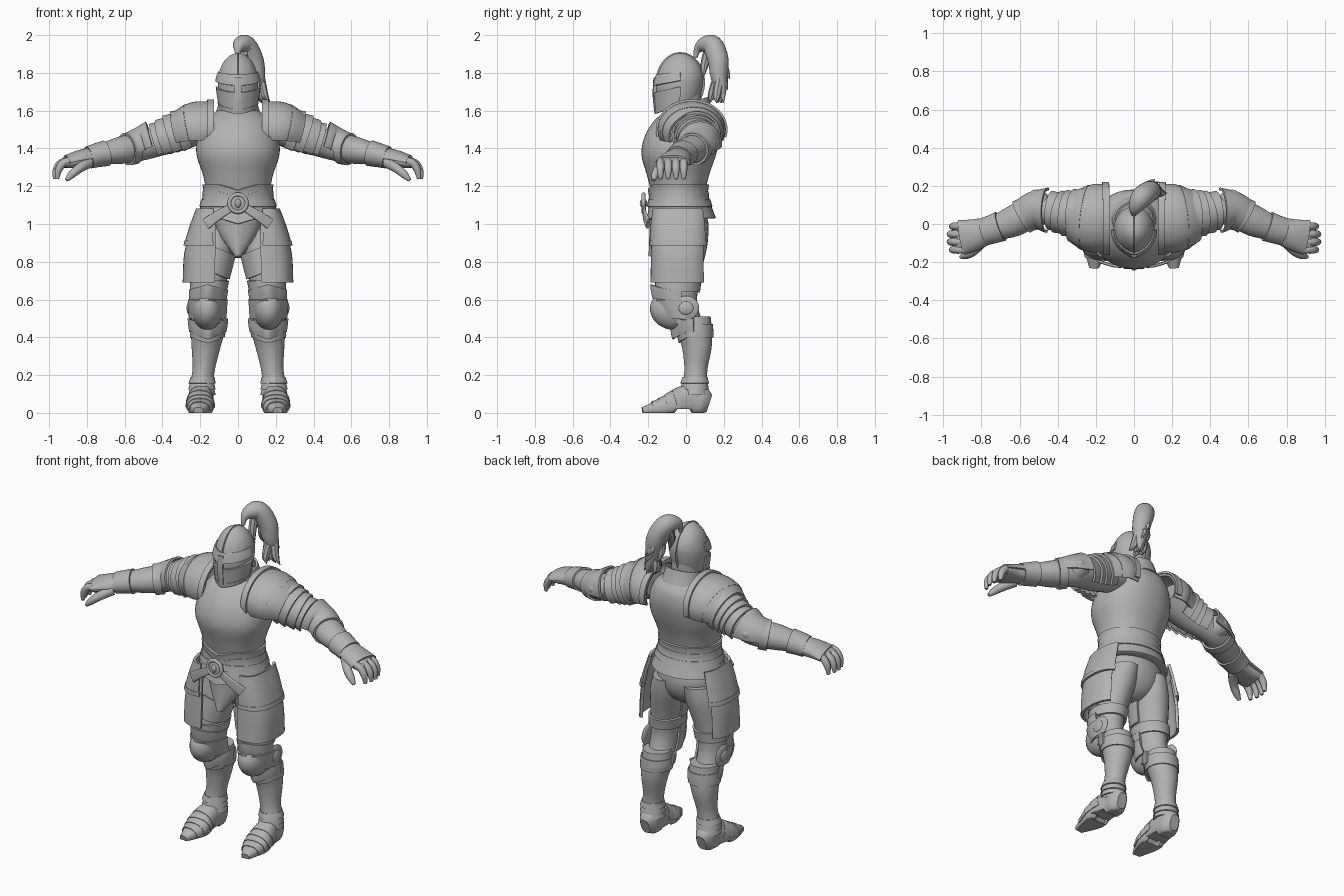
import bpy, bmesh, random
from math import sin, cos, radians, exp, copysign
from mathutils import Vector, Matrix, Euler

random.seed(4)
old = bpy.data.objects.get("Cube")
if old:
    bpy.data.objects.remove(old, do_unlink=True)

steel = bpy.data.materials.new("grey_steel")
steel.use_nodes = True
grey = (0.45, 0.45, 0.45, 1)
steel.diffuse_color = grey
steel.node_tree.nodes["Principled BSDF"].inputs["Base Color"].default_value = grey
parts = []


def finish(name, bm, thick=0, mirror=False):
    """Turn a bmesh into an object with optional thickness and mirrored twin."""
    bmesh.ops.recalc_face_normals(bm, faces=bm.faces[:])
    mesh = bpy.data.meshes.new(name)
    bm.to_mesh(mesh)
    bm.free()
    obj = bpy.data.objects.new(name, mesh)
    bpy.context.collection.objects.link(obj)
    mesh.materials.append(steel)
    if thick:
        solid = obj.modifiers.new("thickness", "SOLIDIFY")
        solid.thickness, solid.offset = thick, 0
    if mirror:
        obj.modifiers.new("mirror", "MIRROR")
    parts.append(obj)


def spline(stations, steps):
    """Smooth the stations with a Catmull-Rom curve; a single radius makes a round section."""
    rows = [list(row) if len(row) == 5 else [*row, row[-1]] for row in stations]
    rows = [rows[0], *rows, rows[-1]]
    out = []
    for before, start, end, after in zip(rows, rows[1:], rows[2:], rows[3:]):
        for step in range(steps):
            t = step / steps
            out.append([b + t / 2 * (c - a + t * (2*a - 5*b + 4*c - d + t * (3*(b - c) + d - a)))
                        for a, b, c, d in zip(before, start, end, after)])
    return out + [rows[-1]]


def loft(name, stations, upright=True, arc=None, sides=32, steps=5, thick=0, mirror=False,
         keel=0, power=2, warp=None):
    """Skin cross-sections (x, y, z, half width, half depth); an arc makes an open plate."""
    rows = spline(stations, steps)
    bm = bmesh.new()
    rings = []
    first, last = arc or (0, 360)
    count = sides + 1 if arc else sides
    for i, (x, y, z, width, depth) in enumerate(rows):
        u, v = Vector((1, 0, 0)), Vector((0, 1, 0))
        if not upright:
            ahead, behind = rows[min(i + 1, len(rows) - 1)], rows[max(i - 1, 0)]
            along = (Vector(ahead[:3]) - Vector(behind[:3])).normalized()
            u = Vector((0, 0, 1)).cross(along).normalized()
            v = along.cross(u)
        ring = []
        for j in range(count):
            angle = first + (last - first) * j / sides
            c, s = cos(radians(angle)), sin(radians(angle))
            c, s = copysign(abs(c) ** (2 / power), c), copysign(abs(s) ** (2 / power), s)
            from_front = (angle + 270) % 360 - 180
            s *= 1 + keel * exp(-(from_front / 22) ** 2)
            point = Vector((x, y, z)) + u * c * max(width, .002) + v * s * max(depth, .002)
            ring.append(bm.verts.new(warp(point) if warp else point))
        rings.append(ring)
    for low, high in zip(rings, rings[1:]):
        for j in range(sides):
            k = (j + 1) % count
            bm.faces.new((low[j], low[k], high[k], high[j]))
    if not arc and not thick:
        bm.faces.new(rings[0])
        bm.faces.new(rings[-1])
    finish(name, bm, thick, mirror)


def plate(name, base, start, end, gap=.01, flare=0, thick=.012, **options):
    """Armour band that follows a stretch of a base profile at a small gap."""
    axis = max(range(3), key=lambda i: abs(base[0][i] - base[-1][i]))
    dense = spline(base, 40)
    rows = []
    for t in (0, .5, 1):
        at = start + (end - start) * t
        x, y, z, width, depth = min(dense, key=lambda row: abs(row[axis] - at))
        grow = gap + flare * t
        rows.append((x, y, z, width + grow, depth + grow))
    loft(name, rows, thick=thick, **options)


def ball(name, place, scale, turn=(0, 0, 0), mirror=False):
    bm = bmesh.new()
    matrix = Matrix.LocRotScale(Vector(place), Euler([radians(a) for a in turn]), Vector(scale))
    bmesh.ops.create_uvsphere(bm, u_segments=24, v_segments=16, radius=1, matrix=matrix)
    finish(name, bm, mirror=mirror)


def body(z, front, back, half):
    """Torso station given by its front and back limits."""
    return (0, (front + back) / 2, z, half, (back - front) / 2)


def peak(middle, height):
    """Warp that draws the front of a plate up or down to a point."""
    def move(point):
        lift = max(0, 1 - abs(point.x - middle) / .1) if point.y < 0 else 0
        return point + Vector((0, 0, height * lift))
    return move


def tilt(point):
    """Warp that lowers the helmet rim at the front."""
    return point + Vector((0, 0, point.y * 1.3 * max(0, 1.91 - point.z)))


def ground(point):
    """Warp that flattens a sole and leaves a heel."""
    arch = .02 if -.06 < point.y < .03 else 0
    return Vector((point.x, point.y, max(point.z, arch)))


# Helmet with visor, brow, nasal bar and crest ridge
crown = (0, -.03, 1.75)
helmet = [body(1.64, -.14, .07, .09), body(1.69, -.145, .085, .1)]
for angle in range(0, 91, 15):
    c, s = cos(radians(angle)), sin(radians(angle))
    helmet.append((0, crown[1], crown[2] + .155 * s, .107 * c, .122 * c))
loft("helmet", helmet, sides=48, keel=.06, warp=tilt)
front_half = dict(arc=(-180, 0), keel=.08, thick=.01, warp=tilt)
plate("visor", helmet, 1.64, 1.735, gap=.007, **front_half)
plate("visor_rim", helmet, 1.64, 1.66, gap=.01, **front_half)
plate("brow", helmet, 1.765, 1.81, gap=.009, flare=-.007, **front_half)
plate("nasal_bar", helmet, 1.64, 1.8, gap=.011, arc=(-98, -82), sides=8, keel=.08, warp=tilt)
ball("crest_ridge", crown, (.01, .131, .16))

# Plume with loose locks
stem = [(0, .05, 1.88, .01), (0, .06, 1.92, .02), (.01, .09, 1.945, .04), (.04, .14, 1.945, .055),
        (.08, .17, 1.87, .055), (.1, .175, 1.78, .045), (.115, .19, 1.71, .025), (.13, .2, 1.64, 0)]
loft("plume", stem, upright=False)
for i in range(20):
    root = Vector(stem[3 + i % 3][:3]) + Vector((random.uniform(-.02, .02), random.uniform(-.02, .02), 0))
    drift = Vector((random.uniform(-.03, .05), random.uniform(-.06, .05), random.uniform(-.18, -.09)))
    middle, tip = root + drift * .6, root + drift + Vector((.02, .01, 0))
    tip.z = max(tip.z, 1.64)
    loft("plume_lock", [(*root, .025), (*middle, .022), (*tip, 0)], sides=8)

# Neck, collar and breastplate
neck = [(0, 0, 1.5, .08), (0, 0, 1.7, .08)]
loft("neck", neck)
plate("collar", neck, 1.55, 1.64, gap=.045, flare=-.03, warp=lambda p: p + Vector((0, p.z * .01, p.y * .3)))
torso = [body(1.03, -.2, .145, .205), body(1.15, -.18, .105, .172), body(1.25, -.2, .12, .183),
         body(1.37, -.23, .16, .22), body(1.47, -.21, .18, .21), body(1.55, -.16, .17, .17),
         body(1.6, -.1, .13, .11)]
loft("breastplate", torso, sides=48, keel=.03, power=2.2)

# Waist lames, skirt, belt and pelvis
dip = peak(0, -.03)
plate("upper_waist_lame", torso, 1.16, 1.21, gap=.007, warp=dip)
plate("lower_waist_lame", torso, 1.11, 1.17, gap=.01, warp=dip)
plate("skirt", torso, 1.03, 1.12, gap=.008, warp=dip)
plate("belt", torso, 1.09, 1.13, gap=.014)
ball("pelvis", (0, -.01, .98), (.18, .13, .16))

# Round buckle, hanging straps and pointed front flap
buckle = (0, -.225, 1.11)
bpy.ops.mesh.primitive_torus_add(location=buckle, rotation=(radians(90), 0, 0),
                                 major_radius=.046, minor_radius=.011)
ring = bpy.context.object
ring.name = "buckle_ring"
ring.data.materials.append(steel)
parts.append(ring)
ball("buckle_disc", buckle, (.045, .01, .045))
ball("buckle_boss", buckle, (.018, .02, .026))
loft("belt_straps", [(.03, -.22, 1.09, .008, .02), (.1, -.22, 1.05, .008, .025), (.17, -.2, 1, .008, .03)],
     upright=False, mirror=True, power=4)
loft("front_flap", [(0, -.1, 1.08, .13, .08), (0, -.1, .96, .1, .08), (0, -.17, .83, .01, .02)],
     arc=(-175, -5), thick=.012, keel=.1)

# Hip tassets
hip = [(.14, -.035, 1.08, .07, .13), (.148, -.035, .97, .1, .14), (.155, -.035, .86, .12, .142),
       (.16, -.035, .69, .125, .145)]
wrap = dict(mirror=True, power=2.5, thick=.016)
plate("upper_tassets", hip, 1.08, .89, gap=.004, flare=.004, arc=(-95, 60), **wrap)
plate("lower_tassets", hip, 1, .69, gap=0, arc=(-102, 55), **wrap)
plate("tasset_rims", hip, .91, .885, gap=.01, arc=(-97, 62), **wrap)

# Thighs, their plates and the knees
thigh = [(.1, 0, .97, .09, .12), (.12, -.01, .87, .1, .12), (.15, -.04, .7, .09, .11),
         (.16, -.04, .58, .08, .1), (.16, 0, .47, .075, .09)]
loft("thighs", thigh, mirror=True)
front = dict(arc=(-190, 10), mirror=True)
plate("cuisses", thigh, .84, .7, warp=peak(.13, .04), **front)
plate("cuisse_rims", thigh, .7, .64, gap=.007, mirror=True)
plate("upper_knee_lames", thigh, .65, .58, gap=.012, warp=peak(.16, .03), keel=.18, **front)
ball("knee_cops", (.163, -.07, .545), (.08, .122, .105), turn=(-14, 0, 0), mirror=True)
plate("knee_bands", thigh, .6, .5, gap=.018, keel=.1, **front)
ball("knee_wings", (.25, 0, .555), (.015, .07, .065), mirror=True)
ball("knee_wing_bosses", (.26, 0, .555), (.012, .04, .035), mirror=True)

# Greaves and ankle bands
shin = [(.16, .05, .51, .08), (.16, .05, .43, .088), (.17, .06, .34, .075), (.18, .055, .24, .06),
        (.19, .05, .16, .06), (.19, .05, .08, .06)]
loft("greaves", shin, mirror=True, keel=.06)
plate("lower_knee_lames", shin, .5, .43, gap=.02, flare=-.015, arc=(-175, -5), mirror=True,
      warp=peak(.16, -.04), keel=.25)
plate("greave_rims", shin, .47, .4, gap=.003, thick=.008, mirror=True, warp=peak(.16, -.03))
for i in range(3):
    z = .19 - .03 * i
    plate("ankle_bands", shin, z, z - .035, gap=0, flare=.008, thick=.008, mirror=True, keel=.12)

# Armoured shoes with overlapping lames
shoe = [(.19, .124, .05, .03, .045), (.19, .09, .06, .055, .075), (.19, .03, .07, .06, .085),
        (.2, -.05, .05, .068, .07), (.2, -.12, .03, .068, .05), (.21, -.23, .01, .025, .02)]
sole = dict(upright=False, mirror=True, warp=ground, power=2.4)
loft("shoes", shoe, **sole)
for i in range(4):
    y = -.01 - .04 * i
    plate("shoe_lames", shoe, y, y - .045, gap=0, flare=.004, thick=.005, arc=(-5, 185), **sole)

# Arms, pauldrons and shoulder lames
limb = dict(upright=False, mirror=True)
arm = [(.18, .05, 1.52, .09), (.34, .055, 1.465, .085), (.43, .07, 1.435, .078), (.52, .07, 1.41, .076),
       (.62, .02, 1.39, .082, .072), (.72, -.02, 1.37, .066, .055), (.8, -.045, 1.35, .055, .042)]
loft("arms", arm, **limb)
pauldron = [(.13, .03, 1.5, .17, .14), (.2, .03, 1.5, .178, .148), (.26, .035, 1.49, .158, .13),
            (.33, .045, 1.47, .125, .105)]
plate("pauldrons", pauldron, .13, .32, gap=0, arc=(-22, 202), **limb)
plate("pauldron_rims", pauldron, .25, .27, gap=.005, arc=(-22, 202), **limb)
plate("neck_guards", pauldron, .13, .165, gap=.014, flare=-.006, arc=(-15, 195), **limb)
for i in range(4):
    x = .27 + .04 * i
    plate("shoulder_lames", arm, x, x + .05, gap=.03 - .006 * i, flare=.008, arc=(-45, 225), **limb)

# Elbows: back cop, flared plate and bands
ball("elbow_cops", (.505, .1, 1.425), (.075, .075, .068), turn=(0, 15, -20), mirror=True)
ball("elbow_points", (.515, .15, 1.43), (.035, .03, .03), mirror=True)
plate("elbow_flares", arm, .455, .57, gap=.036, flare=-.03, arc=(-10, 190), **limb)
plate("elbow_bands", arm, .55, .59, gap=.006, **limb)

# Gauntlets with fingers and thumbs
hand = [(.77, -.035, 1.35, .058, .044), (.83, -.055, 1.34, .068, .04), (.9, -.07, 1.325, .08, .03),
        (.925, -.07, 1.315, .07, .02)]
loft("hands", hand, power=2.5, **limb)
plate("cuffs", arm, .7, .79, gap=.004, flare=.006, **limb)
plate("hand_plates", hand, .785, .905, gap=.007, arc=(0, 180), **limb)
for i in range(4):
    y = -.012 - .041 * i
    reach = .012 if i in (1, 2) else 0
    loft("fingers", [(.885, y, 1.335, .02), (.925 + reach, y, 1.322, .021), (.95 + reach, y, 1.285, .019),
                     (.958 + reach, y, 1.238, .01)], sides=12, **limb)
loft("thumbs", [(.79, -.085, 1.325, .03), (.84, -.14, 1.295, .025), (.88, -.163, 1.262, .021),
                (.908, -.172, 1.232, .01)], sides=12, **limb)

# Apply modifiers and shade
bpy.ops.object.select_all(action="DESELECT")
for obj in parts:
    obj.select_set(True)
bpy.context.view_layer.objects.active = parts[0]
bpy.ops.object.convert(target="MESH")
bpy.ops.object.shade_smooth_by_angle(angle=radians(38))
